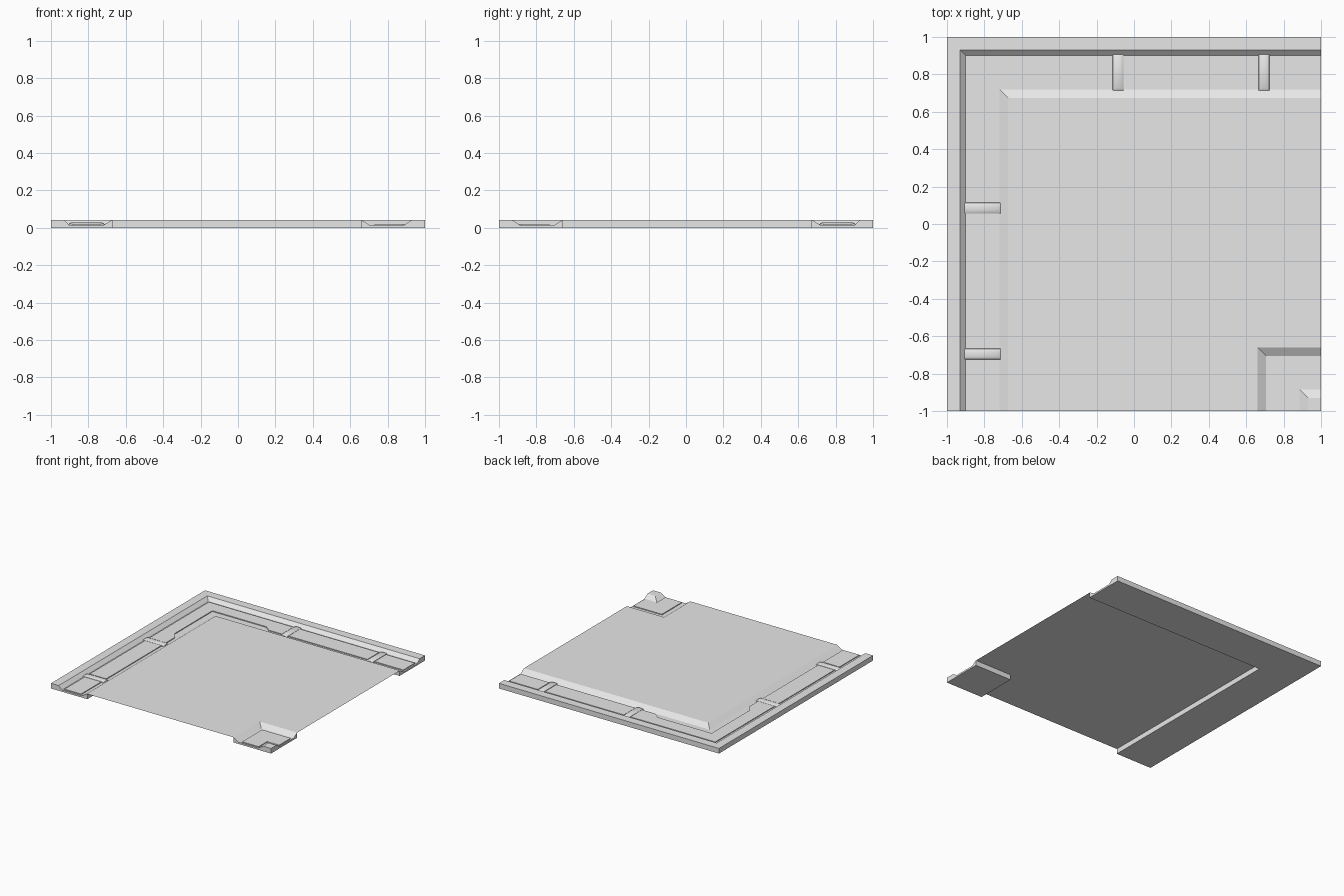
import bpy, bmesh, math

cube = bpy.data.objects.get("Cube")
if cube:
    bpy.data.objects.remove(cube, do_unlink=True)

TOP, BED, PANEL, STRAP = 0.042, 0.014, 0.021, 0.028

grey = bpy.data.materials.new("light grey")
grey.use_nodes = True
grey.diffuse_color = (0.8, 0.8, 0.8, 1)
grey.node_tree.nodes["Principled BSDF"].inputs["Base Color"].default_value = (0.8, 0.8, 0.8, 1)


def finish(name, bm, smooth=False):
    bmesh.ops.remove_doubles(bm, verts=bm.verts, dist=1e-5)
    bmesh.ops.recalc_face_normals(bm, faces=bm.faces)
    mesh = bpy.data.meshes.new(name)
    bm.to_mesh(mesh)
    bm.free()
    mesh.materials.append(grey)
    obj = bpy.data.objects.new(name, mesh)
    bpy.context.collection.objects.link(obj)
    if smooth:
        bpy.ops.object.select_all(action='DESELECT')
        obj.select_set(True)
        bpy.context.view_layer.objects.active = obj
        bpy.ops.object.shade_smooth_by_angle(angle=math.radians(35))
    return obj


def bridge(rings, name, smooth=False):
    """Solid skinned through a row of matching closed sections."""
    bm = bmesh.new()
    rows = [[bm.verts.new(p) for p in ring] for ring in rings]
    n = len(rows[0])
    for a, b in zip(rows, rows[1:]):
        for i in range(n):
            j = (i + 1) % n
            bm.faces.new((a[i], a[j], b[j], b[i]))
    bm.faces.new(rows[0])
    bm.faces.new(rows[-1])
    return finish(name, bm, smooth)


def mitred_sweep(name, x0, y0, profile):
    """Sweep from the front edge round a mitred corner to the right edge."""
    bridge([[(x0 + d, -1, z) for d, z in profile],
            [(x0 + d, y0 - d, z) for d, z in profile],
            [(1, y0 - d, z) for d, z in profile]], name)


def plate(name, outline, z0, z1):
    bridge([[(x, y, z) for x, y in outline] for z in (z0, z1)], name)


def swap(points):
    """Mirror across the diagonal that joins the two channel arms."""
    return [(-p[1], -p[0], *p[2:]) for p in points]


# Floor sheet with the corner cut out
bm = bmesh.new()
sheet = [(-.67, -1), (.66, -1), (.66, -.66), (1, -.66), (1, .67), (-.67, .67)]
bm.faces.new([bm.verts.new((x, y, TOP)) for x, y in sheet])
floor = finish("floor_sheet", bm)
if floor.data.polygons[0].normal.z < 0:
    floor.data.flip_normals()

# Sunken channel along the back and left edges, with raised rim
mitred_sweep("edge_channel", -1, 1, [(0, 0), (0, TOP), (.07, TOP), (.10, BED),
                                     (.28, BED), (.325, TOP), (.33, TOP), (.33, 0)])

# Small channel corner with a raised block
mitred_sweep("corner_channel", .66, -.66, [(0, 0), (0, TOP), (.045, BED), (.225, BED),
                                           (.27, TOP), (.34, TOP), (.34, 0)])

# Raised panels: chamfered corner panel, then a pair on each arm
half = [(-.115, .885), (-.115, .735), (-.235, .735), (-.285, .775), (-.775, .775)]
corner = [(-.885, .885)] + half + swap(half[:-1])[::-1]
plate("corner_panel", corner, BED, PANEL)
for label, a, b in (("long", -.055, .662), ("short", .728, .988)):
    box = [(a, .735), (b, .735), (b, .885), (a, .885)]
    plate("back_" + label + "_panel", box, BED, PANEL)
    plate("side_" + label + "_panel", swap(box), BED, PANEL)

plate("small_corner_panel", [(.73, -.99), (.73, -.73), (.99, -.73), (.99, -.88),
                             (.88, -.88), (.88, -.99)], BED, PANEL)

# Rounded straps across the channel, with eased ends
for label, centre in (("inner", -.085), ("outer", .695)):
    rings = []
    for y, scale in ((.905, .55), (.893, 1), (.727, 1), (.715, .55)):
        ring = [(centre - .03, y, BED - .003)]
        for i in range(9):
            t = math.pi * (1 - i / 8)
            ring.append((centre + .03 * math.cos(t), y,
                         BED + (STRAP - BED) * scale * math.sin(t) ** .7 if 0 < i < 8 else BED))
        ring.append((centre + .03, y, BED - .003))
        rings.append(ring)
    bridge(rings, "back_" + label + "_strap", True)
    bridge([swap(r) for r in rings], "side_" + label + "_strap", True)
